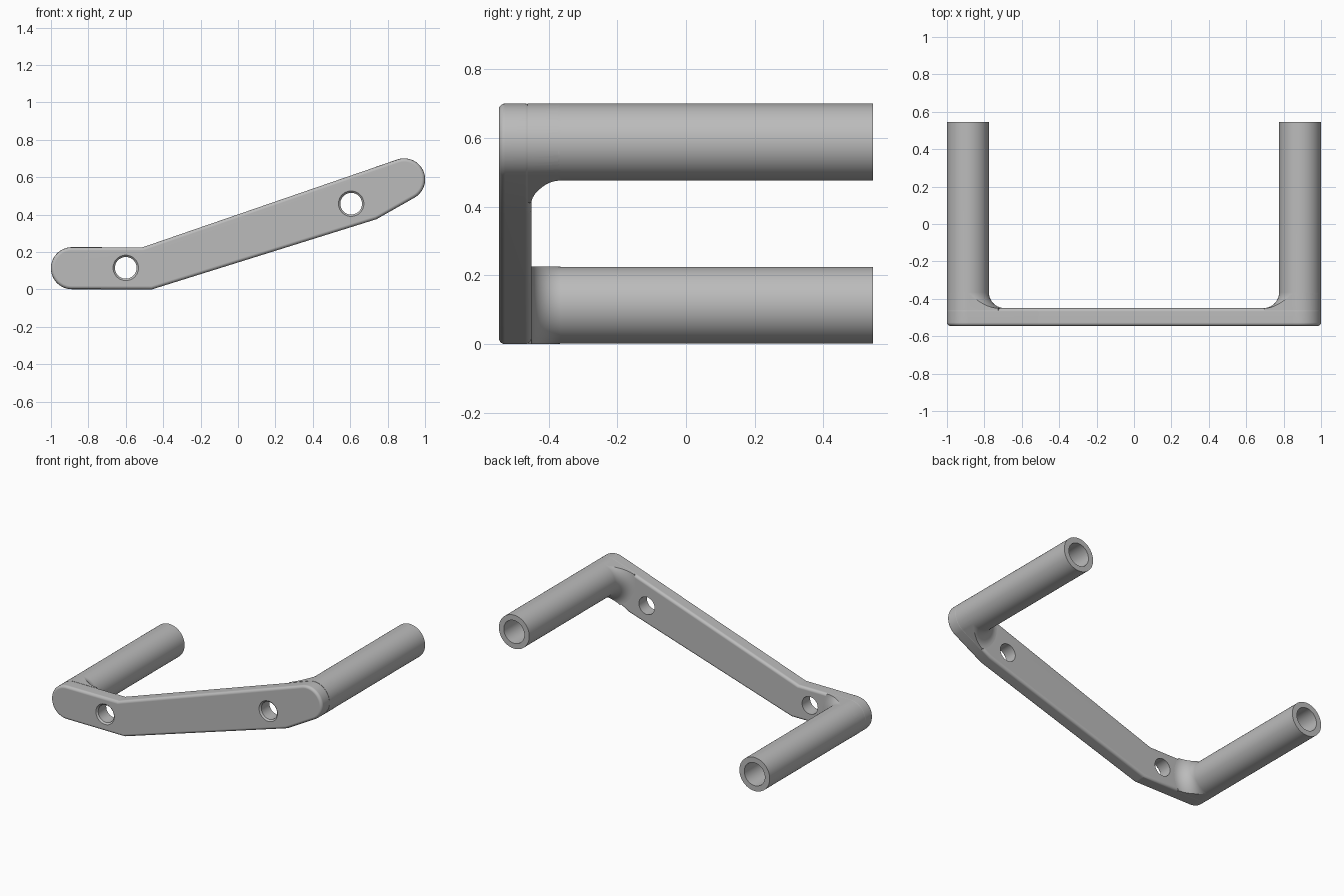
import bpy, bmesh
from math import sin, cos, pi, radians

cube = bpy.data.objects.get("Cube")
if cube:
    bpy.data.objects.remove(cube)

R = 0.112                                  # tube radius
FILLET = 0.085                             # blend between tube and plate
FRONT, INNER, BACK = -0.545, -0.45, 0.545  # depth stations along y
TUBES = {"right": (-0.888, 0.113), "left": (0.888, 0.588)}
HOLES = [(-0.60, 0.115), (0.605, 0.458)]

grey = bpy.data.materials.new("plain grey")
grey.use_nodes = True
grey.diffuse_color = (0.5, 0.5, 0.5, 1)
grey.node_tree.nodes["Principled BSDF"].inputs["Base Color"].default_value = (0.5, 0.5, 0.5, 1)


def finish(name, bm):
    bmesh.ops.recalc_face_normals(bm, faces=bm.faces)
    mesh = bpy.data.meshes.new(name)
    bm.to_mesh(mesh)
    bm.free()
    mesh.materials.append(grey)
    ob = bpy.data.objects.new(name, mesh)
    bpy.context.collection.objects.link(ob)
    return ob


def arc(centre, r, start, end):
    return [(centre[0] + r * cos(radians(a)), centre[1] + r * sin(radians(a)))
            for a in range(start, end + 1, 5)]


def outline(r):
    """Bent bar seen from the front, rounded at both ends."""
    return (arc(TUBES["right"], r, 90, 270) + [(-0.46, 0.0), (0.74, 0.375)]
            + arc(TUBES["left"], r, -60, 110) + [(-0.51, 0.225)])


def prism(name, points, y0, y1):
    bm = bmesh.new()
    face = bm.faces.new([bm.verts.new((x, y0, z)) for x, z in points])
    new = bmesh.ops.extrude_face_region(bm, geom=[face])["geom"]
    bmesh.ops.translate(bm, vec=(0, y1 - y0, 0),
                        verts=[v for v in new if isinstance(v, bmesh.types.BMVert)])
    if not any(len(f.verts) > 4 and all(abs(v.co.y - y0) < 1e-6 for v in f.verts)
               for f in bm.faces):
        bm.faces.new([v for v in bm.verts if abs(v.co.y - y0) < 1e-6])
    return finish(name, bm)


def lathe(name, centre, profile, sides=72):
    """Turn (radius, y) pairs about an axis parallel to y."""
    bm = bmesh.new()
    rings = [[bm.verts.new((centre[0] + r * cos(2 * pi * i / sides), y,
                            centre[1] + r * sin(2 * pi * i / sides)))
              for i in range(sides)] for r, y in profile]
    for a, b in zip(rings, rings[1:]):
        for i in range(sides):
            j = (i + 1) % sides
            bm.faces.new((a[i], a[j], b[j], b[i]))
    bm.faces.new(rings[0])
    bm.faces.new(rings[-1])
    return finish(name, bm)


def apply(ob, kind, **settings):
    mod = ob.modifiers.new(kind.lower(), kind)
    for key, value in settings.items():
        setattr(mod, key, value)
    bpy.context.view_layer.objects.active = ob
    bpy.ops.object.modifier_apply(modifier=mod.name)


def boolean(ob, other, operation):
    apply(ob, "BOOLEAN", object=other, operation=operation, solver="EXACT")
    bpy.data.objects.remove(other)


# Front plate with softened rims
bracket = prism("bracket", outline(R), FRONT, INNER)
apply(bracket, "BEVEL", width=0.018, segments=8, limit_method="ANGLE",
      angle_limit=radians(45))

# Tubes flaring into the plate, trimmed to the plate outline
flare = [(R + FILLET * (1 - cos(a)), INNER + FILLET * (1 - sin(a)))
         for a in (pi / 2 * (1 - i / 12) for i in range(13))]
for side, centre in TUBES.items():
    tube = lathe(side + "_tube", centre,
                 [(R + FILLET, INNER - 0.012)] + flare + [(R, BACK)])
    boolean(tube, prism("trim", outline(R + 0.0005), FRONT, BACK + 0.1), "INTERSECT")
    boolean(bracket, tube, "UNION")

# Blind bores open at the back
for centre in TUBES.values():
    boolean(bracket, lathe("bore", centre, [(0.076, INNER), (0.076, BACK + 0.1)]),
            "DIFFERENCE")

# Bolt holes, chamfered at the front
for centre in HOLES:
    boolean(bracket, lathe("drill", centre, [(0.078, FRONT - 0.01), (0.068, FRONT),
                                             (0.058, FRONT + 0.01), (0.058, INNER + 0.1)]),
            "DIFFERENCE")

# Smooth curves, crisp corners
bpy.ops.object.select_all(action="DESELECT")
bracket.select_set(True)
bpy.context.view_layer.objects.active = bracket
bpy.ops.object.shade_smooth_by_angle(angle=radians(16))
normals = bracket.modifiers.new("weighted normals", "WEIGHTED_NORMAL")
normals.keep_sharp = True
